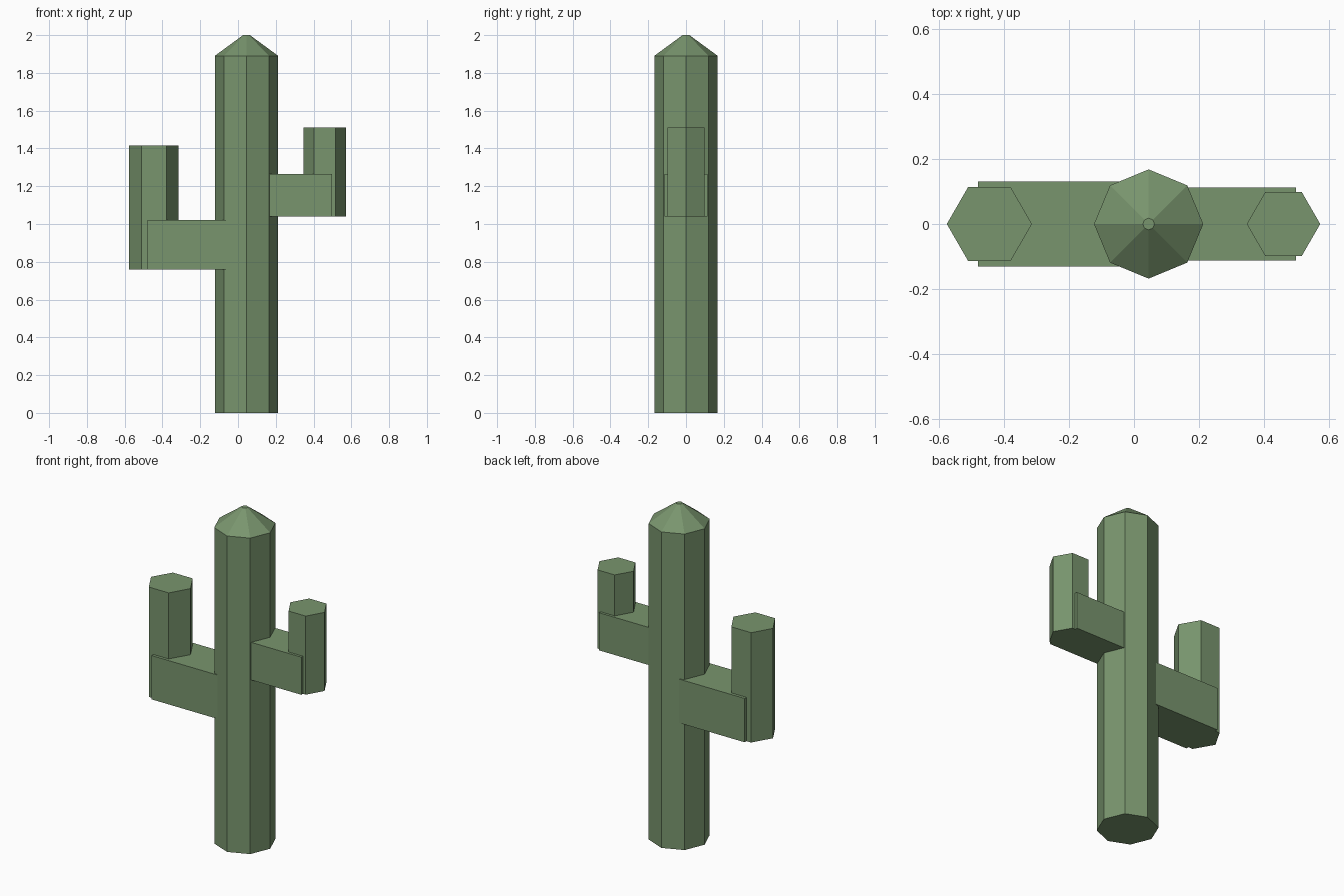
import bpy

cube = bpy.data.objects.get("Cube")
if cube:
    bpy.data.objects.remove(cube, do_unlink=True)

green = bpy.data.materials.new("cactus green")
green.use_nodes = True
colour = (0.19, 0.30, 0.155, 1)
green.diffuse_color = colour
green.node_tree.nodes["Principled BSDF"].inputs["Base Color"].default_value = colour


def finish(name):
    obj = bpy.context.object
    obj.name = name
    obj.data.materials.append(green)
    return obj


def prism(name, sides, x, radius, bottom, top, top_radius=None):
    """Upright prism or tapered cone with a corner pointing along +x."""
    bpy.ops.mesh.primitive_cone_add(
        vertices=sides, radius1=radius,
        radius2=radius if top_radius is None else top_radius,
        depth=top - bottom, location=(x, 0, (bottom + top) / 2))
    # Six sides start at +y, so turn them a quarter to point along x
    obj = finish(name)
    obj.rotation_euler.z = 1.570796


def beam(name, x_start, x_end, half_width, bottom, top):
    bpy.ops.mesh.primitive_cube_add(
        size=1, location=((x_start + x_end) / 2, 0, (bottom + top) / 2))
    obj = finish(name)
    obj.scale = (abs(x_end - x_start), 2 * half_width, top - bottom)


# Trunk with a blunt pointed cap
TRUNK_X = 0.045
prism("trunk", 8, TRUNK_X, 0.168, 0, 1.89)
prism("trunk_cap", 8, TRUNK_X, 0.168, 1.89, 2.0, 0.018)

# Arms: name, beam end, upright centre, radius, bottom, beam top, upright top
arms = [
    ("right", -0.48, -0.445, 0.131, 0.758, 1.02, 1.415),
    ("left", 0.498, 0.46, 0.113, 1.04, 1.265, 1.51),
]
for side, end, centre, radius, bottom, beam_top, top in arms:
    beam(side + "_arm_beam", TRUNK_X, end, radius, bottom, beam_top)
    prism(side + "_arm_upright", 6, centre, radius, bottom, top)
